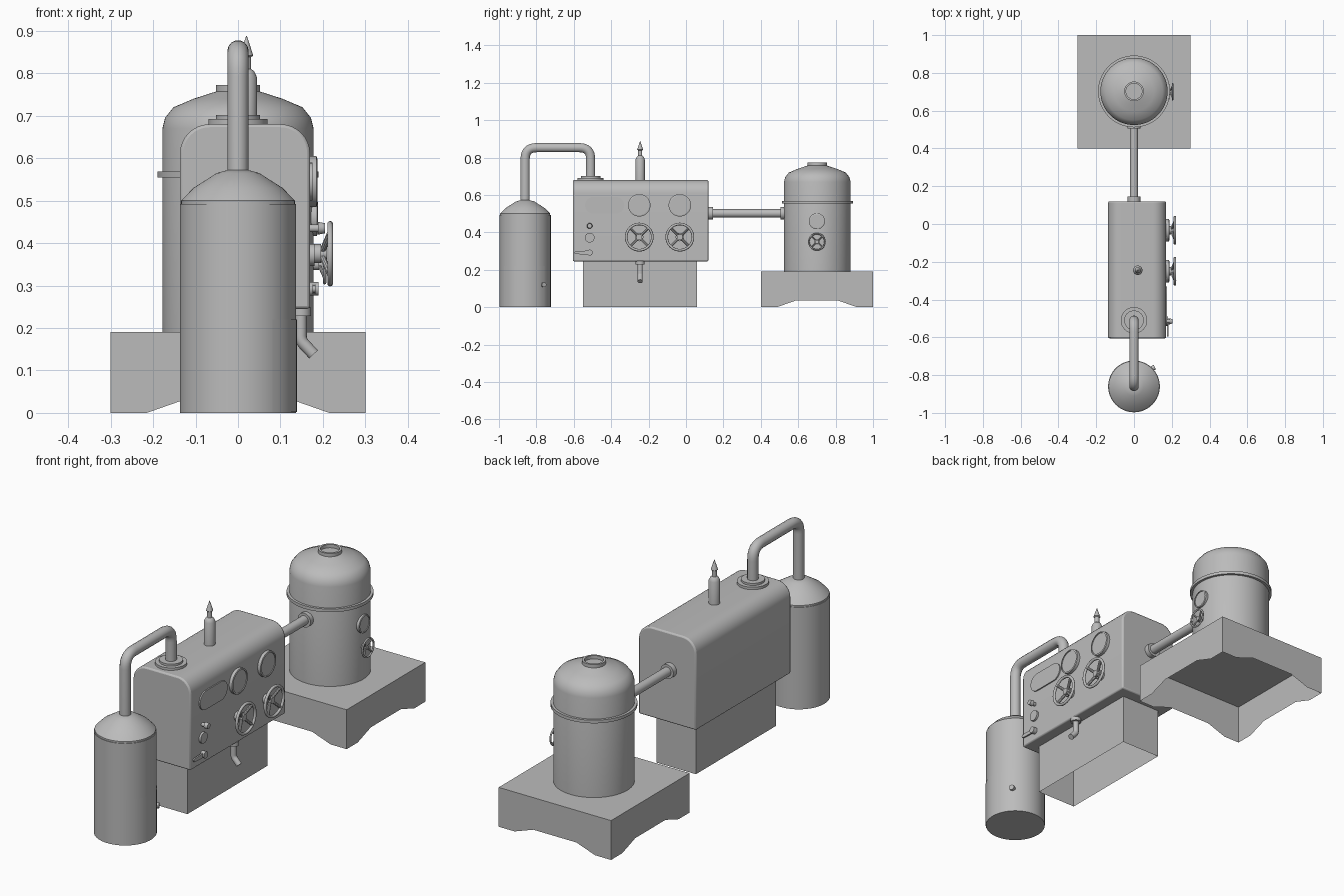
import bpy, bmesh, math
from mathutils import Vector

cube = bpy.data.objects.get("Cube")
if cube:
    bpy.data.objects.remove(cube, do_unlink=True)

grey = bpy.data.materials.new("plain grey")
grey.use_nodes = True
grey.diffuse_color = (0.5, 0.5, 0.5, 1)
grey.node_tree.nodes["Principled BSDF"].inputs["Base Color"].default_value = (0.5, 0.5, 0.5, 1)


def add(name, bm, smooth=True):
    mesh = bpy.data.meshes.new(name)
    bm.to_mesh(mesh)
    bm.free()
    mesh.materials.append(grey)
    ob = bpy.data.objects.new(name, mesh)
    bpy.context.collection.objects.link(ob)
    if smooth:
        bpy.ops.object.select_all(action="DESELECT")
        bpy.context.view_layer.objects.active = ob
        ob.select_set(True)
        bpy.ops.object.shade_smooth_by_angle(angle=math.radians(30))
    return ob


def lathe(name, profile, origin, axis=(0, 0, 1), sides=48):
    """Revolve (radius, height) pairs around an axis, capping open ends."""
    bm = bmesh.new()
    rings = []
    for r, h in profile:
        rings.append([bm.verts.new((r * math.cos(math.tau * i / sides),
                                    r * math.sin(math.tau * i / sides), h)) for i in range(sides)])
    for a, b in zip(rings, rings[1:]):
        for i in range(sides):
            j = (i + 1) % sides
            bm.faces.new((a[i], a[j], b[j], b[i]))
    bm.faces.new(rings[0][::-1])
    bm.faces.new(rings[-1])
    turn = Vector((0, 0, 1)).rotation_difference(Vector(axis))
    for v in bm.verts:
        v.co = turn @ v.co + Vector(origin)
    return add(name, bm)


def rod(name, p, q, r, r2=None, sides=32):
    d = Vector(q) - Vector(p)
    return lathe(name, [(r, 0), (r if r2 is None else r2, d.length)], p, d.normalized(), sides)


def pipe(name, points, radius, bend):
    """Round pipe along a path with rounded corners."""
    pts = [Vector(p) for p in points]
    path = [pts[0]]
    for a, b, c in zip(pts, pts[1:], pts[2:]):
        p, q = b + (a - b).normalized() * bend, b + (c - b).normalized() * bend
        for i in range(9):
            t = i / 8
            path.append(p.lerp(b, t).lerp(b.lerp(q, t), t))
    path.append(pts[-1])
    curve = bpy.data.curves.new(name, "CURVE")
    curve.dimensions = "3D"
    curve.bevel_depth = radius
    curve.bevel_resolution = 5
    curve.use_fill_caps = True
    spline = curve.splines.new("POLY")
    spline.points.add(len(path) - 1)
    for sp, p in zip(spline.points, path):
        sp.co = (*p, 1)
    curve.materials.append(grey)
    bpy.context.collection.objects.link(bpy.data.objects.new(name, curve))


def wheel(name, x, y, z, radius, depth):
    """Hand wheel facing +x with a stem, dished spokes and a round rim."""
    rim_x = x + depth
    bpy.ops.mesh.primitive_torus_add(location=(rim_x, y, z), rotation=(0, math.pi / 2, 0),
                                     major_radius=radius, minor_radius=radius * 0.1,
                                     major_segments=40, minor_segments=10)
    rim = bpy.context.object
    rim.name = name + "_rim"
    rim.data.materials.append(grey)
    bpy.ops.object.shade_smooth()
    hub = x + depth * 0.55
    rod(name + "_stem", (x - 0.01, y, z), (hub, y, z), radius * 0.32)
    rod(name + "_hub", (hub, y, z), (hub + depth * 0.3, y, z), radius * 0.22)
    for i in range(4):
        a = math.pi / 4 + i * math.pi / 2
        rod(name + "_spoke", (hub, y, z),
            (rim_x, y + radius * math.cos(a), z + radius * math.sin(a)), radius * 0.1, sides=10)


def stadium(name, x, y0, y1, z, r0, r1, thick):
    """Plate on the +x side with two rounded ends."""
    bm = bmesh.new()
    outline = []
    for y, r, start in ((y1, r1, -math.pi / 2), (y0, r0, math.pi / 2)):
        for i in range(13):
            a = start + math.pi * i / 12
            outline.append(bm.verts.new((x, y + r * math.cos(a), z + r * math.sin(a))))
    face = bm.faces.new(outline)
    out = bmesh.ops.extrude_face_region(bm, geom=[face])["geom"]
    bmesh.ops.translate(bm, verts=[v for v in out if isinstance(v, bmesh.types.BMVert)], vec=(thick, 0, 0))
    bmesh.ops.recalc_face_normals(bm, faces=bm.faces)
    add(name, bm)


def box(x0, x1, y0, y1, z0, z1):
    bm = bmesh.new()
    bmesh.ops.create_cube(bm, size=1)
    for v in bm.verts:
        v.co = ((x0, x1)[v.co.x > 0], (y0, y1)[v.co.y > 0], (z0, z1)[v.co.z > 0])
    return bm


# Front tank, with its curved side door and knob
TY = -0.86
lathe("front_tank", [(0.137, 0), (0.137, 0.492), (0.134, 0.492), (0.134, 0.5),
                     (0.105, 0.53), (0.05, 0.565), (0.025, 0.572)], (0, TY, 0), sides=64)
bm = bmesh.new()
arc = [math.radians(-54 + 6 * i) for i in range(18)]
cols = [[bm.verts.new((0.1385 * math.cos(a), TY + 0.1385 * math.sin(a), z)) for z in (0.002, 0.22)] for a in arc]
for a, b in zip(cols, cols[1:]):
    bm.faces.new((a[0], b[0], b[1], a[1]))
add("tank_door", bm)
rod("tank_door_knob", (0.09, -0.768, 0.12), (0.11, -0.758, 0.12), 0.013)

# Pipe from the tank to the cabinet
pipe("bent_pipe", [(0, TY, 0.55), (0, TY, 0.853), (0, -0.51, 0.853), (0, -0.51, 0.68)], 0.025, 0.06)
lathe("pipe_flange", [(0.07, 0.675), (0.07, 0.692), (0.052, 0.692), (0.052, 0.702)], (0, -0.51, 0))

# Cabinet with rounded long top edges
bm = box(-0.137, 0.17, -0.605, 0.12, 0.245, 0.68)
top = [e for e in bm.edges if all(v.co.z > 0.6 for v in e.verts)
       and abs(e.verts[0].co.y - e.verts[1].co.y) > 0.1]
bmesh.ops.bevel(bm, geom=top, offset=0.07, segments=8, profile=0.5, affect="EDGES")
cabinet = add("cabinet", bm)
bev = cabinet.modifiers.new("soft_edges", "BEVEL")
bev.width, bev.segments, bev.limit_method, bev.angle_limit = 0.007, 2, "ANGLE", math.radians(60)

# Open-bottomed plinth under the cabinet
bm = box(-0.095, 0.115, -0.55, 0.06, 0, 0.245)
bmesh.ops.delete(bm, geom=[f for f in bm.faces if abs(f.normal.z) > 0.5], context="FACES_ONLY")
add("cabinet_plinth", bm, False)

# Whistle on the cabinet
lathe("whistle", [(0.025, 0.67), (0.025, 0.79), (0.018, 0.805), (0.011, 0.81), (0.011, 0.838),
                  (0.016, 0.842), (0.001, 0.888)], (0.02, -0.245, 0), sides=24)

# Gauges and hand wheels on the cabinet
for y in (-0.25, -0.033):
    lathe("cabinet_gauge", [(0.06, 0), (0.06, 0.015), (0.053, 0.017), (0.053, 0.013)], (0.17, y, 0.545), (1, 0, 0))
    wheel("cabinet_wheel", 0.17, y, 0.375, 0.07, 0.047)
stadium("sight_window", 0.17, -0.495, -0.375, 0.545, 0.045, 0.045, 0.006)

# Small controls
rod("knob_stem", (0.165, -0.515, 0.435), (0.192, -0.515, 0.435), 0.009)
rod("knob", (0.188, -0.515, 0.435), (0.205, -0.515, 0.435), 0.015, 0.012)
rod("small_gauge", (0.165, -0.515, 0.372), (0.18, -0.515, 0.372), 0.026)
stadium("lever", 0.176, -0.588, -0.515, 0.292, 0.008, 0.011, 0.007)
rod("lever_pivot", (0.165, -0.515, 0.292), (0.19, -0.515, 0.292), 0.016)

# Drain spout
rod("spout_flange", (0.148, -0.245, 0.228), (0.148, -0.245, 0.248), 0.024)
pipe("spout", [(0.148, -0.245, 0.24), (0.148, -0.245, 0.17), (0.178, -0.245, 0.138)], 0.014, 0.012)

# Straight pipe to the boiler
rod("straight_pipe", (0, 0.11, 0.502), (0, 0.54, 0.502), 0.022)
for y in (0.115, 0.505):
    rod("pipe_collar", (0, y, 0.502), (0, y + 0.03, 0.502), 0.034)

# Boiler with a band, dome and recessed top collar
BY = 0.702
lathe("boiler", [(0.178, 0.19), (0.178, 0.67), (0.172, 0.695), (0.152, 0.72), (0.105, 0.74),
                 (0.052, 0.757), (0.052, 0.773), (0.042, 0.773), (0.042, 0.757)], (0, BY, 0), sides=64)
lathe("boiler_band", [(0.178, 0.554), (0.19, 0.554), (0.19, 0.569), (0.178, 0.569)], (0, BY, 0), sides=64)
lathe("boiler_gauge", [(0.043, 0), (0.043, 0.018), (0.037, 0.02), (0.037, 0.016)], (0.168, BY - 0.002, 0.46), (1, 0, 0))
wheel("boiler_wheel", 0.174, BY - 0.002, 0.35, 0.043, 0.03)

# Hollow platform with shallow arches between its feet
bm = bmesh.new()
edge = [(-0.3, 0), (-0.215, 0), (-0.115, 0.035), (0.115, 0.035), (0.215, 0), (0.3, 0)]
for k in range(4):
    c, s = round(math.cos(k * math.pi / 2)), round(math.sin(k * math.pi / 2))
    outline = edge + [(0.3, 0.19), (-0.3, 0.19)]
    bm.faces.new([bm.verts.new((c * u + s * 0.3, 0.7 + s * u - c * 0.3, z)) for u, z in outline])
bm.faces.new([bm.verts.new((x, 0.7 + y, 0.19)) for x, y in ((-0.3, -0.3), (0.3, -0.3), (0.3, 0.3), (-0.3, 0.3))])
bmesh.ops.remove_doubles(bm, verts=bm.verts, dist=0.0001)
bmesh.ops.recalc_face_normals(bm, faces=bm.faces)
add("boiler_platform", bm, False)
